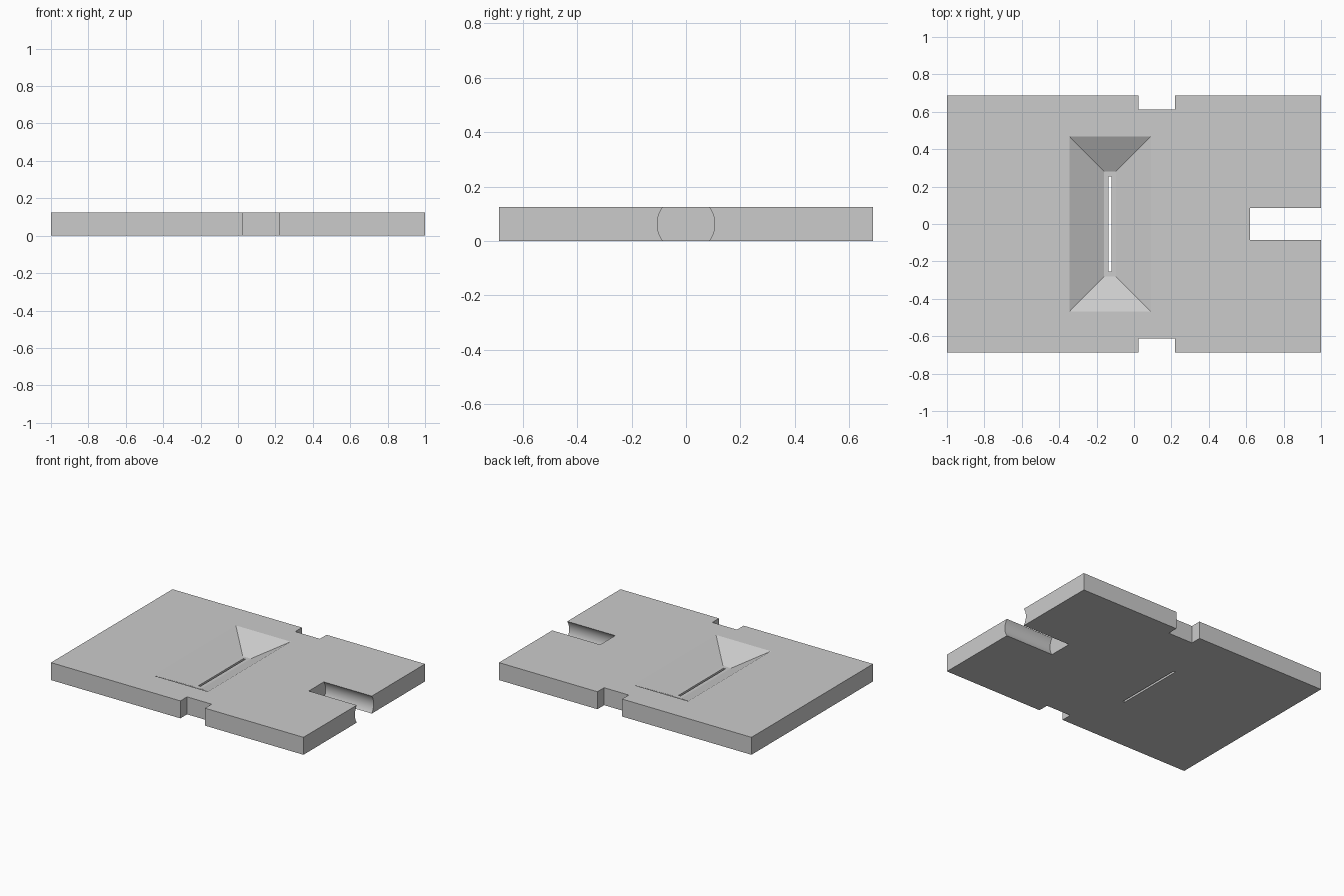
import bpy, bmesh, math
from mathutils import Matrix

cube = bpy.data.objects.get("Cube")
if cube:
    bpy.data.objects.remove(cube, do_unlink=True)

LENGTH, WIDTH, THICK = 2.0, 1.375, 0.125
FUNNEL_X, FLOOR_Z = -0.1275, 0.025

grey = bpy.data.materials.new("plain_grey")
grey.use_nodes = True
grey.diffuse_color = (0.6, 0.6, 0.6, 1)
grey.node_tree.nodes["Principled BSDF"].inputs["Base Color"].default_value = (0.6, 0.6, 0.6, 1)


def make_object(name, bm):
    bmesh.ops.recalc_face_normals(bm, faces=bm.faces)
    mesh = bpy.data.meshes.new(name)
    bm.to_mesh(mesh)
    bm.free()
    mesh.materials.append(grey)
    obj = bpy.data.objects.new(name, mesh)
    bpy.context.collection.objects.link(obj)
    return obj


def box(name, x0, x1, y0, y1, z0, z1):
    bm = bmesh.new()
    place = Matrix.Translation(((x0 + x1) / 2, (y0 + y1) / 2, (z0 + z1) / 2))
    size = Matrix.Diagonal((x1 - x0, y1 - y0, z1 - z0, 1))
    bmesh.ops.create_cube(bm, size=1, matrix=place @ size)
    return make_object(name, bm)


def funnel(name, top, bottom):
    """Tapered pocket between two rectangles given as (half x, half y, z)."""
    bm = bmesh.new()
    rings = []
    for hx, hy, z in (bottom, top):
        corners = ((-hx, -hy), (hx, -hy), (hx, hy), (-hx, hy))
        rings.append([bm.verts.new((FUNNEL_X + x, y, z)) for x, y in corners])
        bm.faces.new(rings[-1])
    low, high = rings
    for i in range(4):
        j = (i + 1) % 4
        bm.faces.new((low[i], low[j], high[j], high[i]))
    return make_object(name, bm)


def channel(name, x0, x1, radius):
    """Round bar along x, at half the plate's height."""
    bm = bmesh.new()
    place = Matrix.Translation(((x0 + x1) / 2, 0, THICK / 2)) @ Matrix.Rotation(math.pi / 2, 4, "Y")
    bmesh.ops.create_cone(bm, cap_ends=True, segments=96, radius1=radius,
                          radius2=radius, depth=x1 - x0, matrix=place)
    return make_object(name, bm)


# Main plate
plate = box("base_plate", -LENGTH / 2, LENGTH / 2, -WIDTH / 2, WIDTH / 2, 0, THICK)

# Notches in the two long edges, round channel in the end
cutters = [box("notch_cutter", 0.025, 0.22, min(s * 0.612, s), max(s * 0.612, s), -0.1, 0.3)
           for s in (-1, 1)]
cutters.append(channel("channel_cutter", 0.62, 1.2, 0.1055))

# Sloped pocket, extended above the plate along the same slope
top, bottom = (0.2175, 0.468), (0.0325, 0.282)
rise = 1.2
above = tuple(b + (t - b) * rise for t, b in zip(top, bottom))
cutters.append(funnel("funnel_cutter", (*above, FLOOR_Z + (THICK - FLOOR_Z) * rise),
                      (*bottom, FLOOR_Z)))

# Thin slit through the pocket floor
cutters.append(box("slit_cutter", FUNNEL_X - 0.008, FUNNEL_X + 0.008, -0.255, 0.255, -0.1, 0.08))

# Cut the plate
bpy.context.view_layer.objects.active = plate
for cutter in cutters:
    mod = plate.modifiers.new(cutter.name, "BOOLEAN")
    mod.operation = "DIFFERENCE"
    mod.solver = "EXACT"
    mod.object = cutter
    bpy.ops.object.modifier_apply(modifier=mod.name)
    bpy.data.objects.remove(cutter, do_unlink=True)

# Smooth only the round channel
bpy.ops.object.select_all(action="DESELECT")
plate.select_set(True)
bpy.ops.object.shade_smooth_by_angle(angle=math.radians(15))
